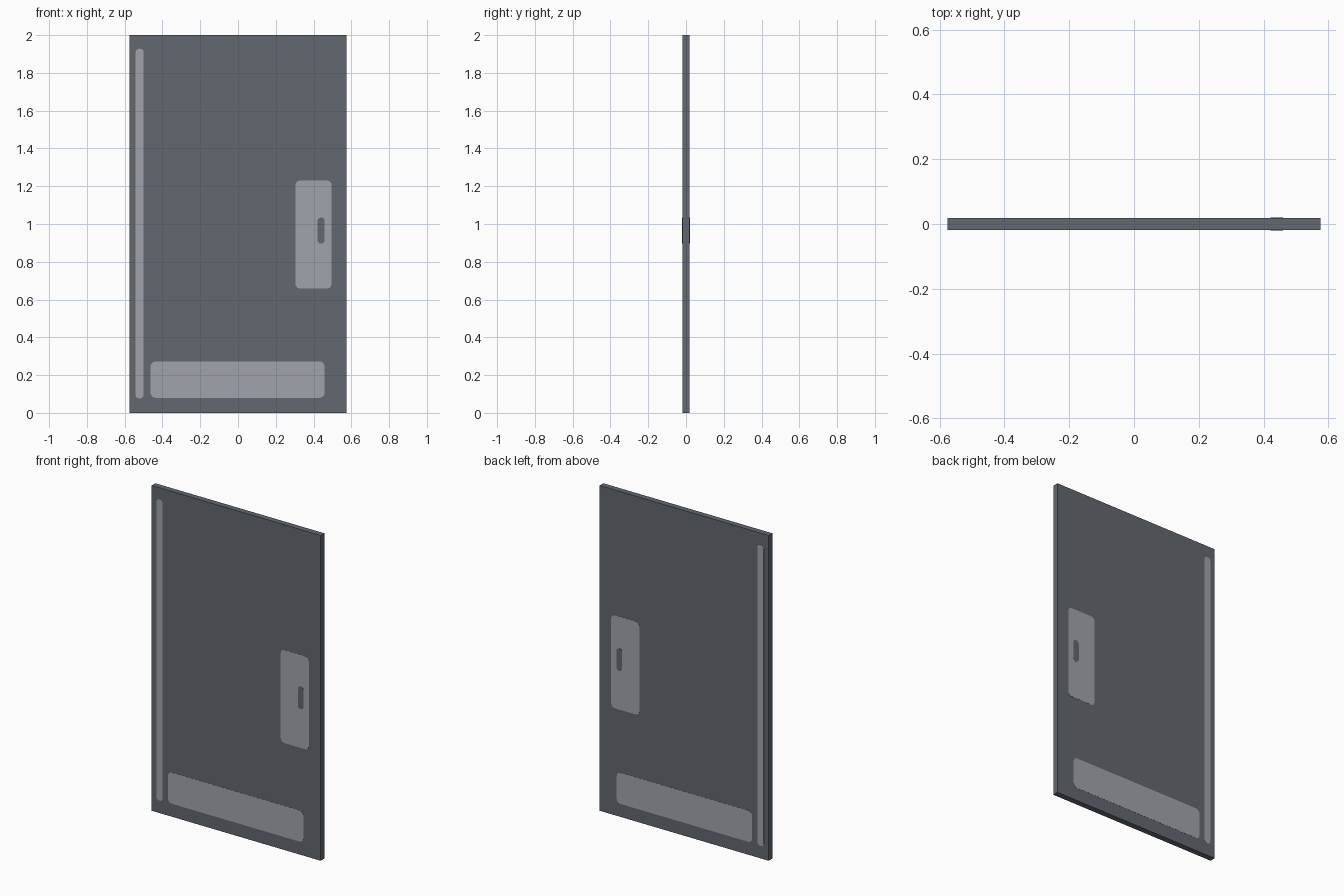
import bpy, bmesh, math

if "Cube" in bpy.data.objects:
    bpy.data.objects.remove(bpy.data.objects["Cube"])

W, T, H = 1.15, 0.036, 2.0   # door width, thickness, height


def material(name, rgb):
    m = bpy.data.materials.new(name)
    m.diffuse_color = (*rgb, 1.0)
    m.use_nodes = True
    m.node_tree.nodes["Principled BSDF"].inputs["Base Color"].default_value = m.diffuse_color
    return m


slate = material("slate_grey", (0.122, 0.138, 0.162))
silver = material("silver_grey", (0.352, 0.368, 0.415))


def add_object(name, bm, mat):
    bmesh.ops.recalc_face_normals(bm, faces=bm.faces)
    me = bpy.data.meshes.new(name)
    bm.to_mesh(me)
    bm.free()
    me.materials.append(mat)
    ob = bpy.data.objects.new(name, me)
    bpy.context.collection.objects.link(ob)
    return ob


def rounded_plate(name, x0, x1, z0, z1, r, lift, mat, side):
    """Thin rounded rectangle lying on the front (-1) or back (+1) face."""
    bm = bmesh.new()
    corners = [(x1 - r, z1 - r, 0), (x0 + r, z1 - r, 90),
               (x0 + r, z0 + r, 180), (x1 - r, z0 + r, 270)]
    verts = []
    for cx, cz, start in corners:
        for k in range(5):
            a = math.radians(start + k * 22.5)
            verts.append(bm.verts.new((cx + r * math.cos(a), side * T / 2,
                                       cz + r * math.sin(a))))
    base = bm.faces.new(verts)
    top = bmesh.ops.extrude_face_region(bm, geom=[base], use_keep_orig=True)["geom"]
    for v in top:
        if isinstance(v, bmesh.types.BMVert):
            v.co.y += side * lift
    return add_object(name, bm, mat)


# Door slab
bm = bmesh.new()
bmesh.ops.create_cube(bm, size=1)
for v in bm.verts:
    v.co.x *= W
    v.co.y *= T
    v.co.z = (v.co.z + 0.5) * H
add_object("door_slab", bm, slate)

# Painted plates, repeated on both faces: x0, x1, z0, z1, radius, lift, material
plates = {
    "hinge_strip": (-0.542, -0.500, 0.077, 1.928, 0.018, 0.001, silver),
    "kick_plate": (-0.463, 0.458, 0.080, 0.272, 0.026, 0.001, silver),
    "lock_plate": (0.304, 0.496, 0.658, 1.230, 0.026, 0.001, silver),
    "handle_slot": (0.421, 0.459, 0.897, 1.034, 0.017, 0.002, slate),
}
for face, side in (("front", -1), ("back", 1)):
    for name, spec in plates.items():
        rounded_plate(f"{face}_{name}", *spec, side)
